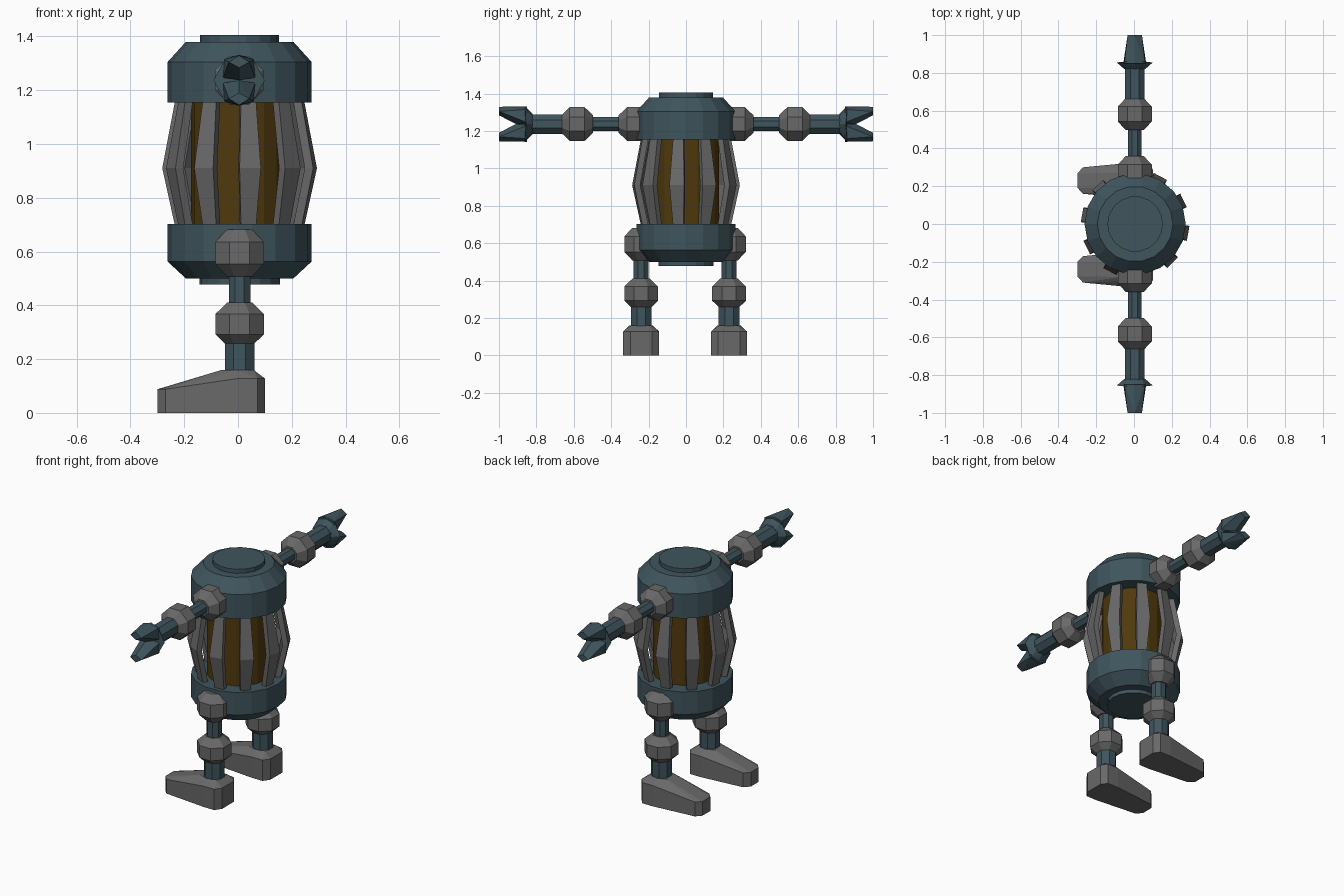
import bpy, bmesh
from math import pi, sin, cos, radians
from mathutils import Matrix, Vector

if "Cube" in bpy.data.objects:
    bpy.data.objects.remove(bpy.data.objects["Cube"])


def material(name, rgb):
    m = bpy.data.materials.new(name)
    m.diffuse_color = (*rgb, 1)
    m.use_nodes = True
    m.node_tree.nodes["Principled BSDF"].inputs["Base Color"].default_value = m.diffuse_color
    return m


TEAL = material("teal_metal", (0.05, 0.09, 0.11))
AMBER = material("amber_glass", (0.08, 0.042, 0.004))
GREY = material("grey_metal", (0.14, 0.14, 0.14))


def finish(name, bm, mat, matrix=Matrix()):
    bm.transform(matrix)
    bmesh.ops.recalc_face_normals(bm, faces=bm.faces[:])
    me = bpy.data.meshes.new(name)
    bm.to_mesh(me)
    bm.free()
    me.materials.append(mat)
    ob = bpy.data.objects.new(name, me)
    bpy.context.collection.objects.link(ob)
    return ob


def lathe(name, profile, sides, mat, matrix=Matrix(), turn=0.0):
    """Closed solid from (radius, height) points around local z."""
    bm = bmesh.new()
    rings = []
    for r, z in profile:
        rings.append([bm.verts.new((r * cos(turn + 2 * pi * i / sides),
                                    r * sin(turn + 2 * pi * i / sides), z))
                      for i in range(sides)])
    for a, b in zip(rings, rings[1:]):
        for i in range(sides):
            j = (i + 1) % sides
            bm.faces.new((a[i], a[j], b[j], b[i]))
    bm.faces.new(rings[0][::-1])
    bm.faces.new(rings[-1])
    return finish(name, bm, mat, matrix)


def hull(name, points, mat, matrix=Matrix()):
    bm = bmesh.new()
    for p in points:
        bm.verts.new(p)
    res = bmesh.ops.convex_hull(bm, input=bm.verts[:])
    junk = {v for v in res["geom_interior"] if isinstance(v, bmesh.types.BMVert)}
    bmesh.ops.delete(bm, geom=list(junk), context='VERTS')
    bmesh.ops.dissolve_limit(bm, angle_limit=radians(1), verts=bm.verts[:], edges=bm.edges[:])
    return finish(name, bm, mat, matrix)


OCT = 1 / cos(pi / 8)  # flat-facing octagon: apothem to radius


def octo(name, profile, mat, matrix):
    return lathe(name, [(r * OCT, z) for r, z in profile], 8, mat, matrix, pi / 8)


def ball(name, h, matrix):
    return octo(name, [(0.047, -h), (0.09, -h * 0.47), (0.09, h * 0.47), (0.047, h)], GREY, matrix)


# Body caps and glass core
body = Matrix.Translation((0.006, 0, 0))
lathe("upper_cap", [(0.268, 1.155), (0.268, 1.305), (0.2, 1.38), (0.147, 1.38), (0.147, 1.405)],
      18, TEAL, body)
lathe("lower_cap", [(0.15, 0.477), (0.15, 0.5), (0.2, 0.5), (0.268, 0.563), (0.268, 0.702)],
      18, TEAL, body)
lathe("glass_core", [(0.18, 0.69), (0.18, 1.165)], 18, AMBER, body)

# Cage of bent bars
for k in range(10):
    bm = bmesh.new()
    rows = []
    for r, w, z in ((0.238, 0.028, 0.69), (0.285, 0.04, 0.91), (0.238, 0.028, 1.165)):
        rows.append([bm.verts.new(p) for p in
                     ((-w, -r, z), (w, -r, z), (w, -r + 0.032, z), (-w, -r + 0.032, z))])
    for a, b in zip(rows, rows[1:]):
        for i in range(4):
            j = (i + 1) % 4
            bm.faces.new((a[i], a[j], b[j], b[i]))
    bm.faces.new(rows[0])
    bm.faces.new(rows[-1])
    finish("cage_bar", bm, GREY, body @ Matrix.Rotation(radians(8 + 36 * k), 4, 'Z'))

for side, s, leg_y in (("right", -1, -0.24), ("left", 1, 0.23)):
    # Arm: local z runs outward along y
    arm = Matrix.Translation((0.004, 0, 1.237)) @ Matrix.Rotation(-s * pi / 2, 4, 'X')
    for n, z in (("shoulder", 0.275), ("elbow", 0.582)):
        ball(f"{side}_{n}", 0.085, arm @ Matrix.Translation((0, 0, z)))
    octo(f"{side}_upper_arm", [(0.037, 0.3), (0.037, 0.55)], TEAL, arm)
    octo(f"{side}_forearm", [(0.052, 0.6), (0.052, 0.825)], TEAL, arm)

    # Flared palm and two claw prongs
    palm = [(0.055 * cos(i * pi / 4), 0.055 * sin(i * pi / 4), 0.82) for i in range(8)]
    for v in (-1, 1):
        palm += [(0.095 * v, 0, 0.855), (0, 0.095 * v, 0.86),
                 (0.052, 0.08 * v, 0.86), (-0.052, 0.08 * v, 0.86)]
    hull(f"{side}_palm", palm, TEAL, arm)
    for v in (-1, 1):
        prong = [(0, 0.095 * v, 0.85), (0, 0, 0.85), (0, 0, 0.91),
                 (0, 0.092 * v, 1.0), (0, 0.047 * v, 1.0)]
        for u in (-1, 1):
            prong += [(0.055 * u, 0.078 * v, 0.85), (0.06 * u, 0.01 * v, 0.855),
                      (0.038 * u, 0.068 * v, 1.0)]
        hull(f"{side}_claw_prong", prong, TEAL, arm)

    # Leg
    leg = Matrix.Translation((0.006, leg_y, 0))
    ball(f"{side}_hip", 0.087, leg @ Matrix.Translation((0, 0, 0.595)))
    ball(f"{side}_knee", 0.08, leg @ Matrix.Translation((0, 0, 0.33)))
    octo(f"{side}_thigh", [(0.04, 0.38), (0.04, 0.55)], TEAL, leg)
    octo(f"{side}_shin", [(0.055, 0.14), (0.055, 0.3)], TEAL, leg)

    # Wedge foot with chamfered corners
    foot = []
    for y in (-1, 1):
        for x, w, top in ((-0.3, 0.038, 0.088), (-0.27, 0.07, 0.088), (0, 0.096, 0.128),
                          (0.073, 0.096, 0.128), (0.1, 0.058, 0.128)):
            foot += [(x, w * y, 0), (x, w * y, top)]
        foot += [(-0.06, 0.04 * y, 0.16), (0.0, 0.062 * y, 0.16), (0.058, 0.05 * y, 0.16)]
    hull(f"{side}_foot", foot, GREY, Matrix.Translation((0, leg_y, 0)))
